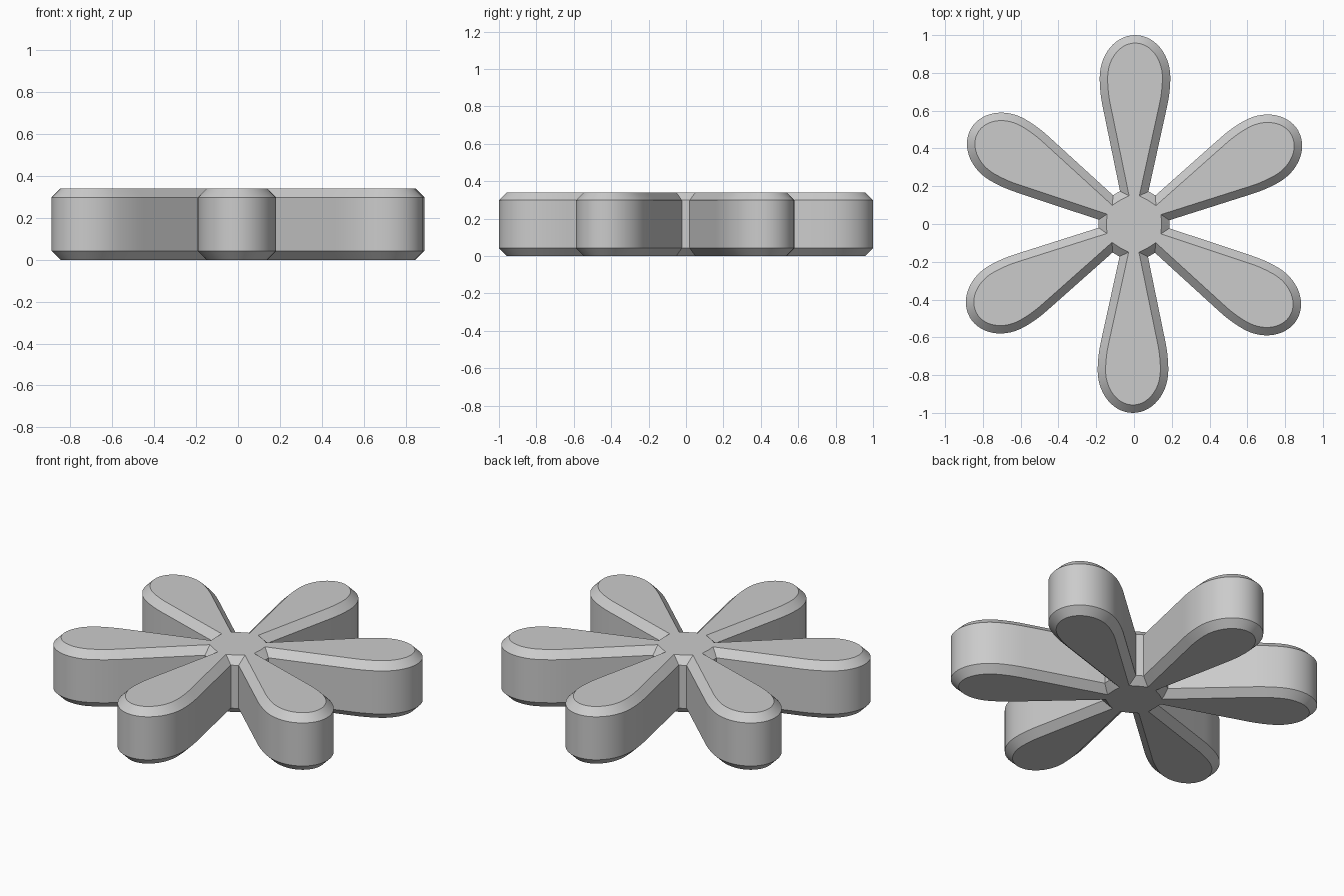
import bpy
import bmesh
from math import sin, cos, pi, radians, asin
from mathutils import Vector, Matrix

PETALS = 6
HEIGHT = 0.34
CHAMFER = 0.042
HUB = 0.188
TWIST = radians(-0.4)

cube = bpy.data.objects.get("Cube")
if cube:
    bpy.data.objects.remove(cube, do_unlink=True)

grey = bpy.data.materials.new("plain grey")
grey.use_nodes = True
colour = (0.6, 0.6, 0.6, 1)
grey.diffuse_color = colour
grey.node_tree.nodes["Principled BSDF"].inputs["Base Color"].default_value = colour


def half_petal():
    """Right half of a petal pointing along +y, from hub to just before the tip."""
    wide, centre, length, waist = 0.187, 0.775, 0.225, 0.62
    root = 0.075
    pts = [Vector((root, HUB * cos(asin(root / HUB))))]
    # gentle swelling from the straight flank to the widest point
    for i in range(6):
        t = 1 - i / 6
        pts.append(Vector((wide - 0.017 * t * t, centre - (centre - waist) * t)))
    # rounded end
    for i in range(14):
        a = pi / 2 * i / 14
        pts.append(Vector((wide * cos(a), centre + length * sin(a))))
    return pts


def flower_outline():
    """Counter-clockwise outline of petals joined by short hub arcs."""
    half = half_petal()
    tip = [Vector((0, 1.0))]
    mirrored = [Vector((-p.x, p.y)) for p in reversed(half)]
    gap = Matrix.Rotation(pi / PETALS, 2) @ Vector((0, HUB))
    petal = half + tip + mirrored + [gap]
    pts = []
    for k in range(PETALS):
        turn = Matrix.Rotation(2 * pi * k / PETALS + TWIST, 2)
        pts += [turn @ p for p in petal]
    return pts


def inset(pts, distance):
    """Move every edge of the outline inward by the same distance."""
    result = []
    for i, p in enumerate(pts):
        d1 = (p - pts[i - 1]).normalized()
        d2 = (pts[(i + 1) % len(pts)] - p).normalized()
        n1, n2 = Vector((-d1.y, d1.x)), Vector((-d2.y, d2.x))
        result.append(p + (n1 + n2) * distance / (1 + n1.dot(n2)))
    return result


# Chamfered flower body: four stacked rings closed by flat caps
outer = flower_outline()
inner = inset(outer, CHAMFER)
levels = [(inner, 0), (outer, CHAMFER), (outer, HEIGHT - CHAMFER), (inner, HEIGHT)]
bm = bmesh.new()
rings = [[bm.verts.new((p.x, p.y, z)) for p in ring] for ring, z in levels]
for low, high in zip(rings, rings[1:]):
    for i in range(len(low)):
        j = (i + 1) % len(low)
        bm.faces.new((low[i], low[j], high[j], high[i]))
bm.faces.new(rings[-1])
bm.faces.new(list(reversed(rings[0])))

mesh = bpy.data.meshes.new("six_petal_body")
bm.to_mesh(mesh)
bm.free()
mesh.materials.append(grey)
body = bpy.data.objects.new("six_petal_body", mesh)
bpy.context.collection.objects.link(body)

bpy.ops.object.select_all(action="DESELECT")
body.select_set(True)
bpy.context.view_layer.objects.active = body
bpy.ops.object.shade_smooth_by_angle(angle=radians(30))
